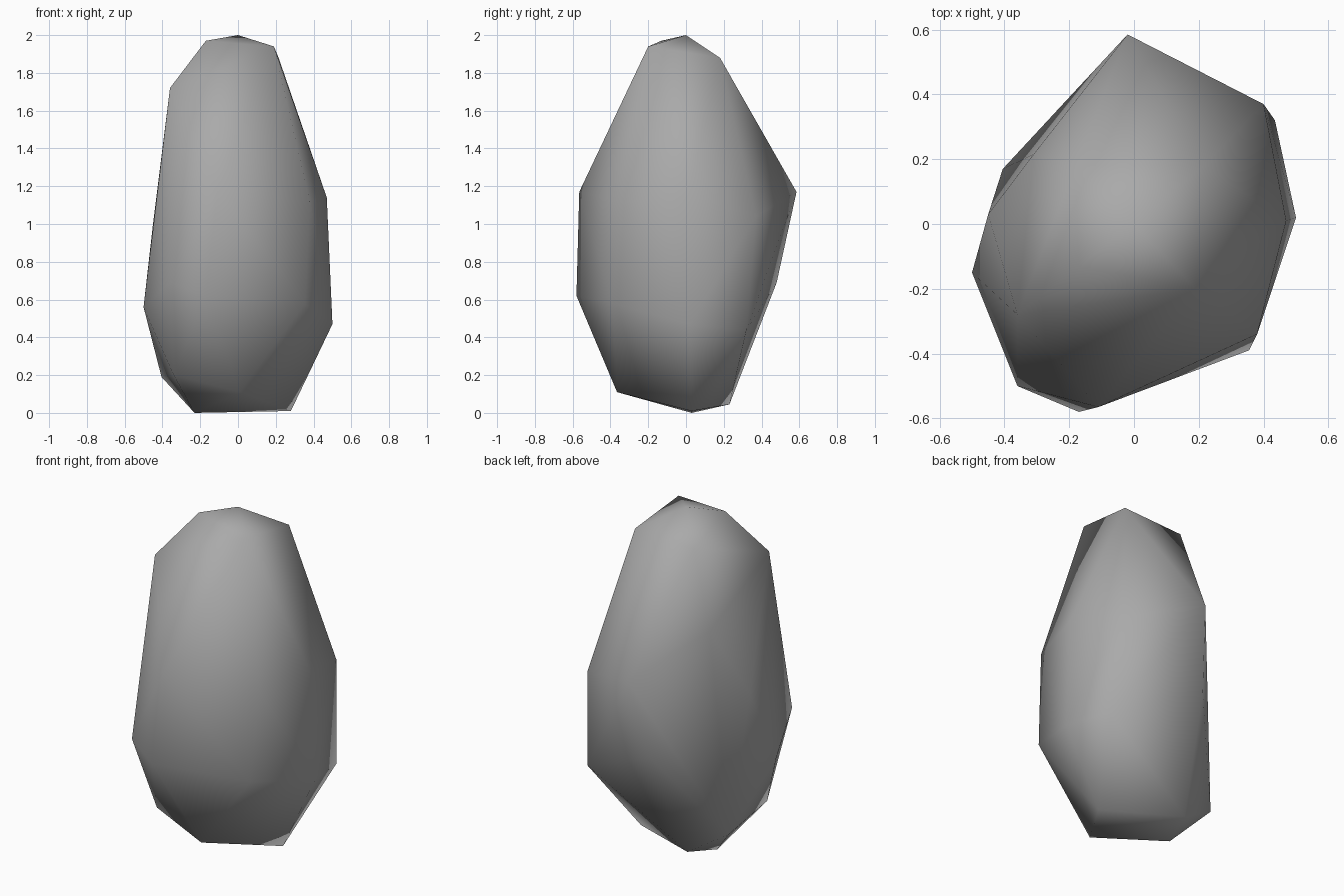
import bpy
import bmesh

default = bpy.data.objects.get("Cube")
if default:
    bpy.data.objects.remove(default, do_unlink=True)

# Corners of the boulder, grouped from top to bottom
crown = [(0, 0, 2), (-.17, -.13, 1.97), (.19, -.2, 1.94),
         (.215, .18, 1.88), (-.18, .18, 1.86), (-.36, -.28, 1.72)]
shoulder = [(-.31, .215, 1.41), (-.02, .585, 1.17), (.4, .37, 1.04),
            (.47, .01, 1.14), (.38, -.34, 1.12), (-.11, -.565, 1.17),
            (-.45, .03, 1)]
belly = [(-.09, .48, .69), (.435, .32, .44), (.5, .02, .47),
         (.355, -.39, .58), (-.17, -.58, .62), (-.36, -.5, .69),
         (-.5, -.15, .56)]
foot = [(-.405, .17, .19), (-.34, -.29, .2), (.01, -.365, .11),
        (.28, .03, .01), (-.23, .03, 0), (-.17, .23, .045)]

# Faceted skin around the corners
bm = bmesh.new()
for co in crown + shoulder + belly + foot:
    bm.verts.new(co)
hull = bmesh.ops.convex_hull(bm, input=bm.verts[:])
loose = [v for v in bm.verts if not v.link_faces]
bmesh.ops.delete(bm, geom=loose, context='VERTS')
bmesh.ops.recalc_face_normals(bm, faces=bm.faces[:])
for face in bm.faces:
    face.smooth = True

mesh = bpy.data.meshes.new("boulder")
bm.to_mesh(mesh)
bm.free()
boulder = bpy.data.objects.new("boulder", mesh)
bpy.context.collection.objects.link(boulder)

# Plain stone grey
stone = bpy.data.materials.new("stone_grey")
stone.use_nodes = True
grey = (.4, .4, .4, 1)
stone.diffuse_color = grey
stone.node_tree.nodes["Principled BSDF"].inputs["Base Color"].default_value = grey
mesh.materials.append(stone)
